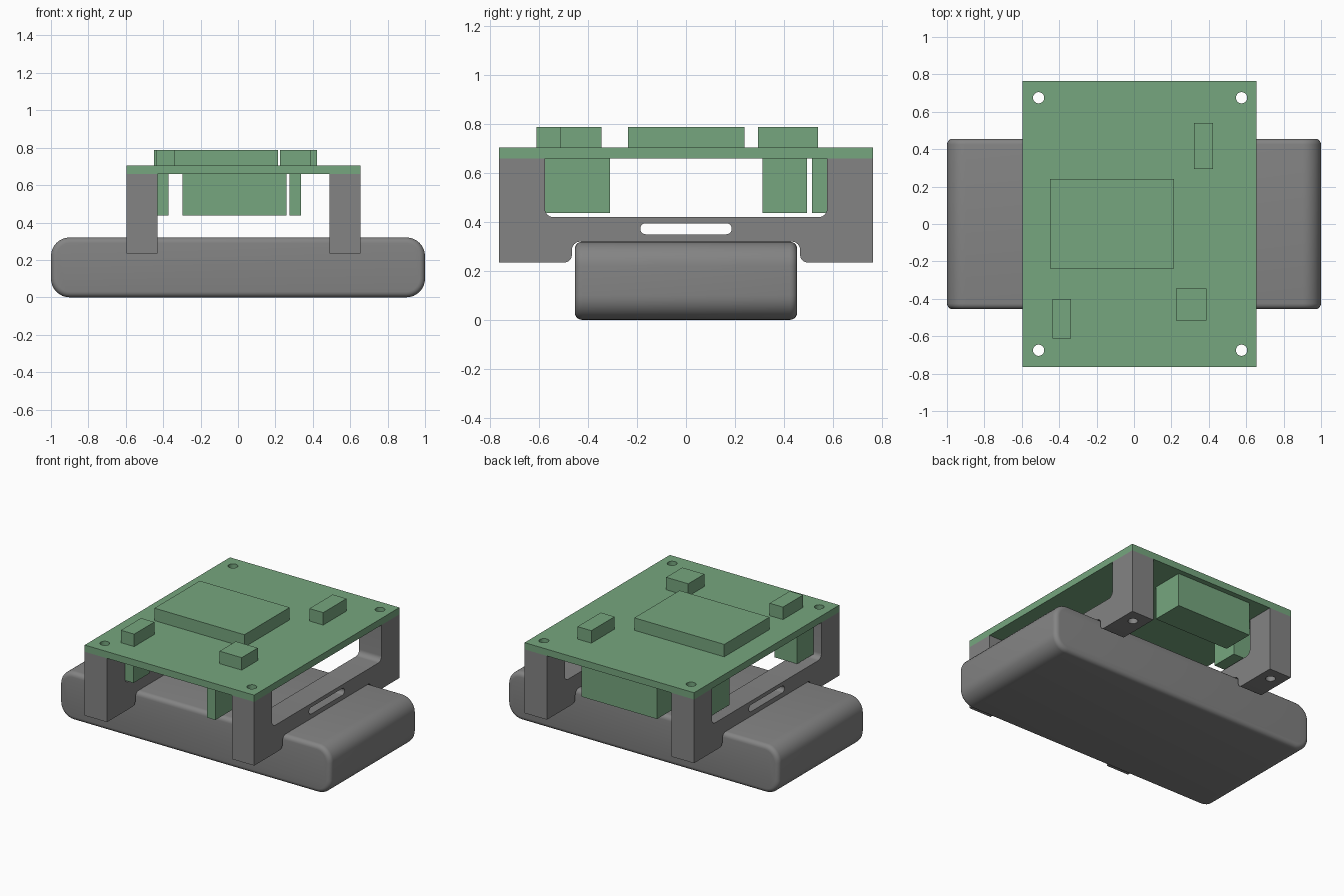
import bpy, bmesh, math
from mathutils import Vector

if "Cube" in bpy.data.objects:
    bpy.data.objects.remove(bpy.data.objects["Cube"], do_unlink=True)


def material(name, rgb):
    m = bpy.data.materials.new(name)
    m.use_nodes = True
    m.diffuse_color = (*rgb, 1)
    m.node_tree.nodes["Principled BSDF"].inputs["Base Color"].default_value = (*rgb, 1)
    return m


grey = material("grey plastic", (0.23, 0.23, 0.23))
green = material("board green", (0.18, 0.38, 0.21))


def add_object(name, bm, mat):
    bmesh.ops.recalc_face_normals(bm, faces=bm.faces)
    mesh = bpy.data.meshes.new(name)
    bm.to_mesh(mesh)
    bm.free()
    ob = bpy.data.objects.new(name, mesh)
    bpy.context.collection.objects.link(ob)
    if mat:
        mesh.materials.append(mat)
    return ob


def box(name, x, y, z, mat):
    bm = bmesh.new()
    bmesh.ops.create_cube(bm, size=1)
    for v in bm.verts:
        v.co = [lo + (c + 0.5) * (hi - lo) for c, (lo, hi) in zip(v.co, (x, y, z))]
    return add_object(name, bm, mat)


def rounded(corners, steps=8):
    """Outline with each (u, v, radius) right-angled corner turned into an arc."""
    out = []
    for i, (u, v, r) in enumerate(corners):
        p = Vector((u, v))
        if r == 0:
            out.append(p)
            continue
        a = (Vector(corners[i - 1][:2]) - p).normalized() * r
        b = (Vector(corners[(i + 1) % len(corners)][:2]) - p).normalized() * r
        for k in range(steps + 1):
            t = k / steps * math.pi / 2
            out.append(p + a * (1 - math.sin(t)) + b * (1 - math.cos(t)))
    return out


def prism(outline, place, lo, hi):
    """Extrude an outline from lo to hi; place(u, v, w) gives the 3D point."""
    bm = bmesh.new()
    face = bm.faces.new([bm.verts.new(place(p.x, p.y, lo)) for p in outline])
    new = bmesh.ops.extrude_face_region(bm, geom=[face])["geom"]
    shift = Vector(place(0, 0, hi)) - Vector(place(0, 0, lo))
    bmesh.ops.translate(bm, vec=shift, verts=[g for g in new if isinstance(g, bmesh.types.BMVert)])
    return bm


def along_x(u, v, w):
    return (w, u, v)


def along_y(u, v, w):
    return (u, w, v)


def activate(ob):
    bpy.ops.object.select_all(action="DESELECT")
    ob.select_set(True)
    bpy.context.view_layer.objects.active = ob


def smooth(ob):
    activate(ob)
    bpy.ops.object.shade_smooth_by_angle(angle=math.radians(35))


def cut(ob, cutters):
    activate(ob)
    for c in cutters:
        mod = ob.modifiers.new("cut", "BOOLEAN")
        mod.operation, mod.solver, mod.object = "DIFFERENCE", "EXACT", c
        bpy.ops.object.modifier_apply(modifier=mod.name)


# Rounded base pack, with softer edges around its two ends
R = 0.1
outline = rounded([(-1, 0, R), (1, 0, R), (1, 0.32, R), (-1, 0.32, R)])
bm = prism(outline, along_y, -0.455, 0.455)
caps = [e for e in bm.edges if abs(e.verts[0].co.y - e.verts[1].co.y) < 1e-5]
bmesh.ops.bevel(bm, geom=caps, offset=0.03, segments=5, profile=0.5, affect="EDGES")
smooth(add_object("base_pack", bm, grey))

# Cutters: four vertical screw holes and one slot through both brackets
cutters = []
for x in (-0.51, 0.575):
    for y in (-0.675, 0.675):
        bm = bmesh.new()
        bmesh.ops.create_cone(bm, cap_ends=True, segments=32, radius1=0.03, radius2=0.03, depth=1)
        bmesh.ops.translate(bm, vec=(x, y, 0.5), verts=bm.verts)
        cutters.append(add_object("screw_hole_cutter", bm, None))
r = 0.0224
slot = rounded([(-0.187, 0.35, r), (0.187, 0.35, r), (0.187, 0.395, r), (-0.187, 0.395, r)])
slot_cutter = add_object("slot_cutter", prism(slot, along_x, -0.9, 0.9), None)

# Side brackets: a rail over the pack with a leg at each end
half = [(0, 0.32, 0), (0.467, 0.32, 0.035), (0.467, 0.235, 0.03), (0.765, 0.235, 0),
        (0.765, 0.66, 0), (0.577, 0.66, 0), (0.577, 0.42, 0.035)]
profile = half + [(-u, v, r) for u, v, r in reversed(half[1:])]
for name, lo, hi in (("right_bracket", -0.595, -0.43), ("left_bracket", 0.49, 0.655)):
    ob = add_object(name, prism(rounded(profile), along_x, lo, hi), grey)
    cut(ob, (cutters[:2] if lo < 0 else cutters[2:]) + [slot_cutter])
    smooth(ob)

# Circuit board
board = box("circuit_board", (-0.595, 0.655), (-0.765, 0.765), (0.66, 0.705), green)
cut(board, cutters)
smooth(board)
for c in cutters + [slot_cutter]:
    bpy.data.objects.remove(c, do_unlink=True)

# Components on top of the board
TOP = (0.705, 0.788)
box("main_chip", (-0.45, 0.213), (-0.237, 0.24), TOP, green)
box("back_chip", (0.32, 0.422), (0.295, 0.54), TOP, green)
box("front_left_chip", (0.225, 0.388), (-0.515, -0.345), TOP, green)
box("front_right_chip", (-0.435, -0.337), (-0.612, -0.4), TOP, green)

# Components hanging below the board
BELOW = (0.437, 0.66)
box("back_connector", (-0.298, 0.26), (0.515, 0.73), BELOW, green)
box("front_connector", (0.275, 0.337), (-0.72, -0.31), BELOW, green)
box("front_side_connector", (-0.54, -0.372), (-0.57, -0.4), BELOW, green)
box("back_side_connector", (-0.54, -0.372), (0.313, 0.495), BELOW, green)
